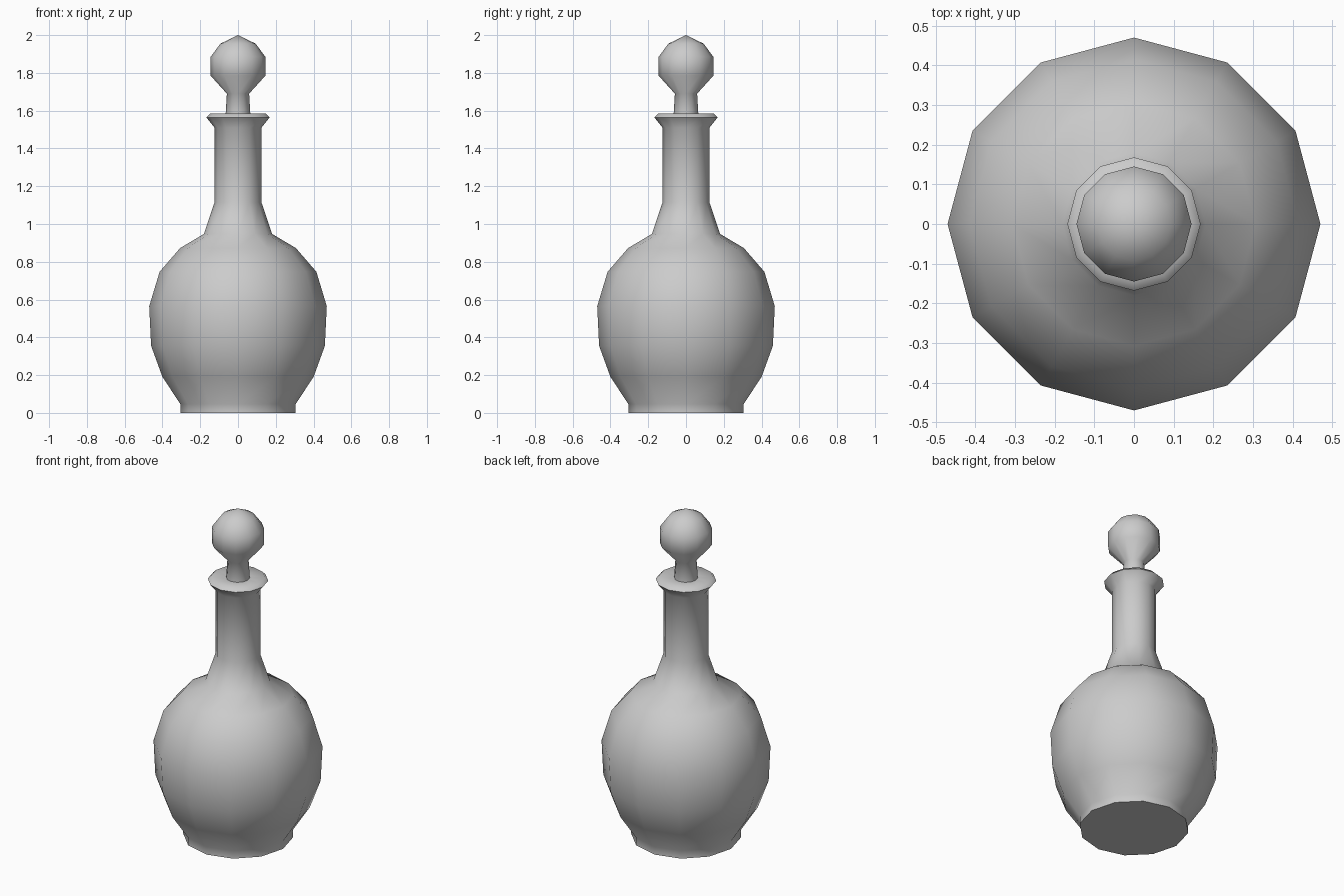
import bpy, bmesh
from math import cos, sin, tau, radians

if "Cube" in bpy.data.objects:
    bpy.data.objects.remove(bpy.data.objects["Cube"])

SIDES = 12


def lathe(name, profile):
    """Revolve (radius, height) points around z; radius 0 makes a pole."""
    bm = bmesh.new()
    rings = []
    for r, z in profile:
        n = SIDES if r > 0 else 1
        rings.append([bm.verts.new((r * cos(tau * i / SIDES), r * sin(tau * i / SIDES), z))
                      for i in range(n)])
    for a, b in zip(rings, rings[1:]):
        for i in range(SIDES):
            j = (i + 1) % SIDES
            if len(a) == 1:
                bm.faces.new((a[0], b[j], b[i]))
            elif len(b) == 1:
                bm.faces.new((a[i], a[j], b[0]))
            else:
                bm.faces.new((a[i], a[j], b[j], b[i]))
    # flat cap on an open foot
    if len(rings[0]) > 1:
        bm.faces.new(rings[0][::-1])
    bmesh.ops.recalc_face_normals(bm, faces=bm.faces)
    mesh = bpy.data.meshes.new(name)
    bm.to_mesh(mesh)
    bm.free()
    ob = bpy.data.objects.new(name, mesh)
    bpy.context.collection.objects.link(ob)
    bpy.ops.object.select_all(action='DESELECT')
    ob.select_set(True)
    bpy.context.view_layer.objects.active = ob
    bpy.ops.object.shade_smooth_by_angle(angle=radians(65))
    return ob


# Bottle: foot, round belly, shoulder, neck and flared lip
lathe("bottle", [
    (0.305, 0), (0.305, 0.047), (0.40, 0.19), (0.46, 0.355), (0.47, 0.565),
    (0.415, 0.747), (0.307, 0.872), (0.18, 0.948), (0.124, 1.115), (0.124, 1.51),
    (0.168, 1.565), (0.148, 1.585), (0.06, 1.578), (0, 1.578)])

# Stopper: plug and round knob
lathe("stopper", [
    (0.066, 1.57), (0.059, 1.69), (0.145, 1.785), (0.145, 1.885), (0.093, 1.955), (0, 2.0)])
